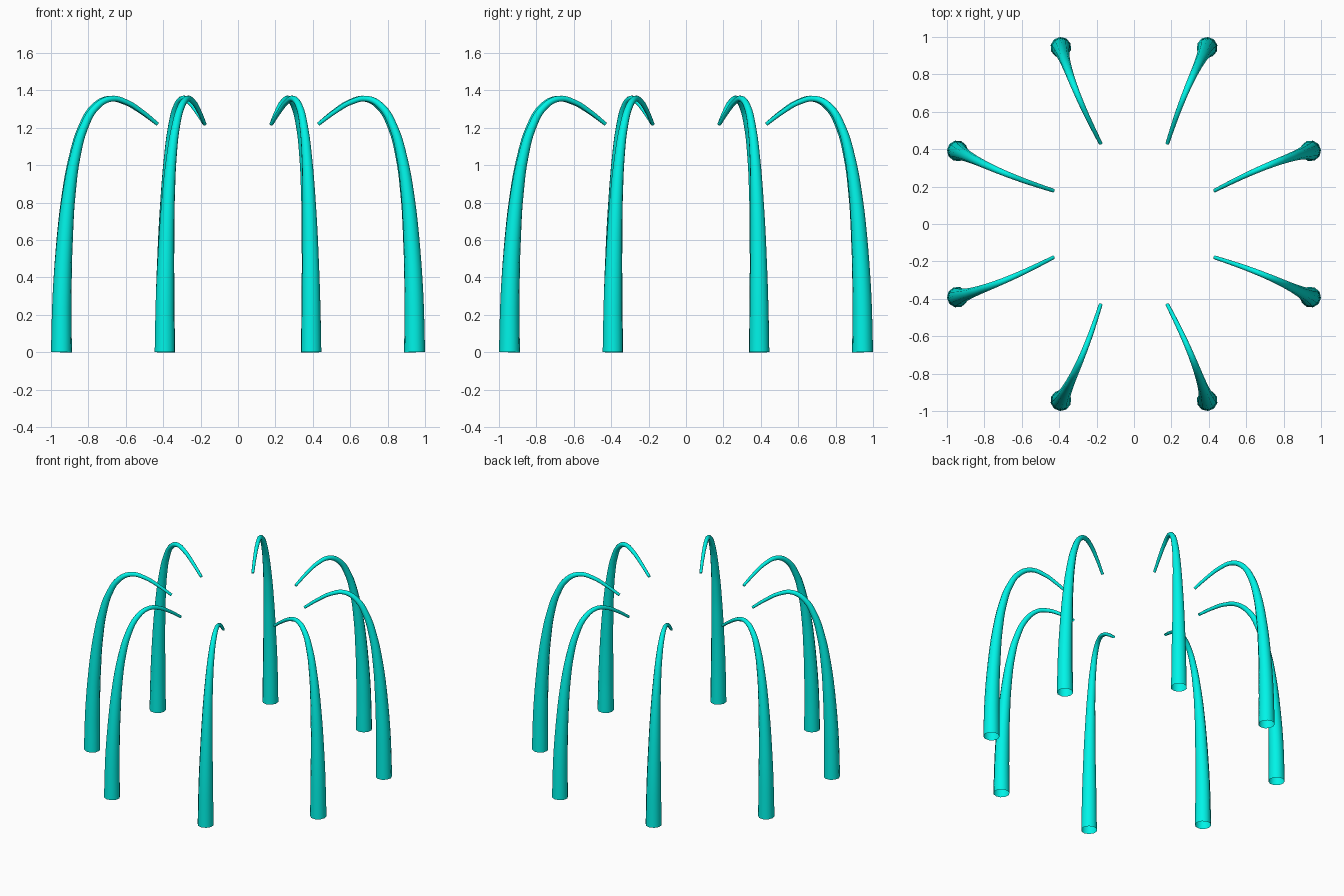
import bpy
from math import pi, radians

if "Cube" in bpy.data.objects:
    bpy.data.objects.remove(bpy.data.objects["Cube"])

COUNT = 8

# Arm centreline: (distance from centre, sideways bow, height, thickness radius)
PATH = [
    (1.022, 0.000, 0.00, 0.056),
    (1.018, 0.000, 0.30, 0.051),
    (1.003, 0.002, 0.60, 0.043),
    (0.979, 0.004, 0.85, 0.035),
    (0.944, 0.007, 1.05, 0.028),
    (0.897, 0.010, 1.20, 0.023),
    (0.828, 0.013, 1.31, 0.019),
    (0.743, 0.014, 1.355, 0.016),
    (0.650, 0.012, 1.337, 0.014),
    (0.560, 0.007, 1.287, 0.012),
    (0.466, 0.000, 1.22, 0.010),
]

mat = bpy.data.materials.new("turquoise")
mat.diffuse_color = (0.0, 0.9, 0.8, 1.0)
mat.use_nodes = True
mat.node_tree.nodes["Principled BSDF"].inputs["Base Color"].default_value = mat.diffuse_color

# Tapered open tube swept along the arched path
curve = bpy.data.curves.new("arm_path", "CURVE")
curve.dimensions = "3D"
curve.bevel_depth = 1.0
curve.bevel_resolution = 3
curve.resolution_u = 5
spline = curve.splines.new("BEZIER")
spline.bezier_points.add(len(PATH) - 1)
for p, (r, side, z, rad) in zip(spline.bezier_points, PATH):
    p.co = (r, side, z)
    p.radius = rad
    p.handle_left_type = p.handle_right_type = "AUTO"

helper = bpy.data.objects.new("arm_path", curve)
bpy.context.collection.objects.link(helper)
deps = bpy.context.evaluated_depsgraph_get()
mesh = bpy.data.meshes.new_from_object(helper.evaluated_get(deps))
bpy.data.objects.remove(helper)
mesh.materials.clear()
mesh.materials.append(mat)

# Ring of arms
for i in range(COUNT):
    arm = bpy.data.objects.new(f"arched_arm_{i + 1}", mesh)
    arm.rotation_euler.z = radians(22.5) + i * 2 * pi / COUNT
    bpy.context.collection.objects.link(arm)

# Smooth sides (mesh is shared by every arm)
bpy.context.view_layer.objects.active = arm
arm.select_set(True)
bpy.ops.object.shade_smooth_by_angle(angle=radians(50))
